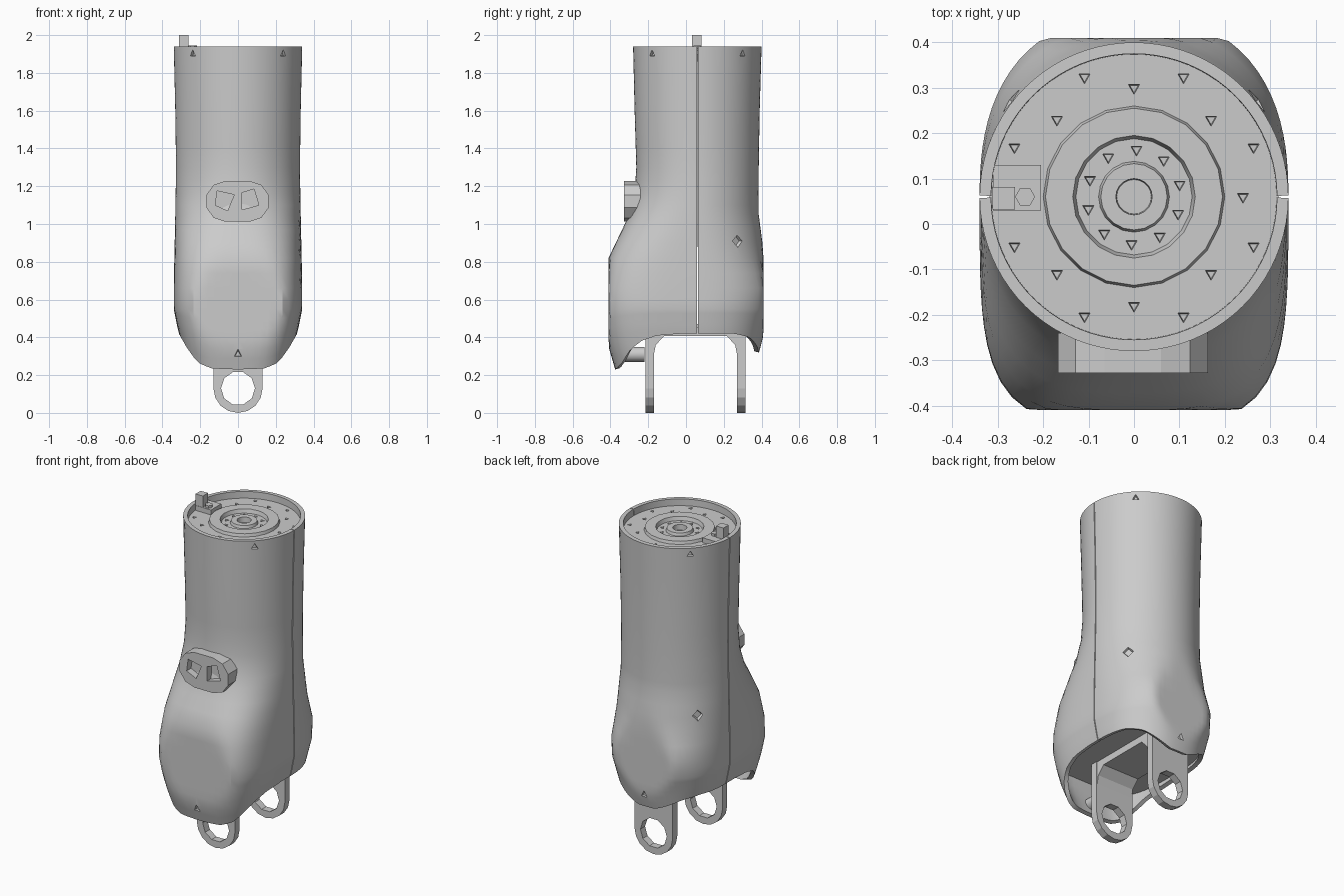
import bpy, bmesh
from math import sin, cos, pi, radians, degrees
from mathutils import Vector, Matrix

cube = bpy.data.objects.get("Cube")
if cube:
    bpy.data.objects.remove(cube, do_unlink=True)

grey = bpy.data.materials.new("plain_grey")
grey.use_nodes = True
grey.diffuse_color = (0.6, 0.6, 0.6, 1)
grey.node_tree.nodes["Principled BSDF"].inputs["Base Color"].default_value = (0.6, 0.6, 0.6, 1)

CY = 0.06   # y of the tube axis


def make(name, bm, recalc=True):
    if recalc:
        bmesh.ops.recalc_face_normals(bm, faces=bm.faces)
    me = bpy.data.meshes.new(name)
    bm.to_mesh(me)
    bm.free()
    me.materials.append(grey)
    ob = bpy.data.objects.new(name, me)
    bpy.context.collection.objects.link(ob)
    return ob


def activate(ob):
    bpy.ops.object.select_all(action='DESELECT')
    ob.select_set(True)
    bpy.context.view_layer.objects.active = ob


def smooth(ob, angle=30):
    activate(ob)
    bpy.ops.object.shade_smooth_by_angle(angle=radians(angle))


def cut(ob, cutter):
    mod = ob.modifiers.new("cut", 'BOOLEAN')
    mod.operation, mod.solver, mod.object = 'DIFFERENCE', 'EXACT', cutter
    activate(ob)
    bpy.ops.object.modifier_apply(modifier=mod.name)


def prism(name, pts, axis, lo, hi):
    """Extrude a 2D outline along an axis."""
    place = {'x': lambda a, b, d: (d, a, b), 'y': lambda a, b, d: (a, d, b),
             'z': lambda a, b, d: (a, b, d)}[axis]
    bm = bmesh.new()
    ends = [[bm.verts.new(place(a, b, d)) for a, b in pts] for d in (lo, hi)]
    n = len(pts)
    for ring in ends:
        bm.faces.new(ring)
    for i in range(n):
        j = (i + 1) % n
        bm.faces.new((ends[0][i], ends[0][j], ends[1][j], ends[1][i]))
    return make(name, bm)


def arc(cx, cy, r, a0, a1, n):
    return [(cx + r * cos(radians(a0 + (a1 - a0) * i / n)),
             cy + r * sin(radians(a0 + (a1 - a0) * i / n))) for i in range(n + 1)]


def pits(name, spots):
    """Small many-sided cutters: (position, direction, sides, radius, depth)."""
    bm = bmesh.new()
    for pos, d, sides, r, depth in spots:
        m = Matrix.Translation(pos) @ Vector(d).to_track_quat('Z', 'Y').to_matrix().to_4x4()
        bmesh.ops.create_cone(bm, cap_ends=True, segments=sides, radius1=r * 0.6,
                              radius2=r, depth=depth, matrix=m)
    ob = make(name, bm)
    ob.hide_render = True
    return ob


# Shell stations: z, half width, front y, back y, front and back squareness
STATIONS = [(0.23, .27, -.375, .36, 3.6, 2.4), (0.35, .295, -.41, .395, 4, 2.4),
            (0.45, .32, -.43, .42, 4, 2.4), (0.55, .34, -.44, .45, 4, 2.4),
            (0.66, .34, -.44, .46, 3.9, 2.4), (0.82, .337, -.41, .415, 3.4, 2.2),
            (1.05, .332, -.30, .385, 2.4, 2), (1.16, .33, -.272, .384, 2.1, 2),
            (1.3, .328, -.263, .385, 2, 2), (1.6, .332, -.272, .39, 2, 2),
            (1.94, .34, -.28, .40, 2, 2)]


def lookup(table, t):
    t = min(max(t, table[0][0]), table[-1][0])
    for p, q in zip(table, table[1:]):
        if t <= q[0]:
            k = (t - p[0]) / (q[0] - p[0])
            return [u + (v - u) * k for u, v in zip(p, q)][1:]


def surface(a, z, inset=0.0):
    """Shell point at an angle in degrees, counted from the front."""
    w, front, back, nf, nb = lookup(STATIONS, z)
    dx, dy = sin(radians(a)), -cos(radians(a))
    ext, n = (CY - front, nf) if dy < 0 else (back - CY, nb)
    r = (abs(dx / w) ** n + abs(dy / ext) ** n) ** (-1 / n) - inset
    return Vector((dx * r, min(max(CY + dy * r, -.41), .41), z))


# Lower rim height by angle from the front
RIM = [(0, .23), (18, .235), (28, .265), (36, .33), (44, .38), (55, .41),
       (75, .42), (125, .42), (142, .40), (160, .345), (170, .32), (180, .32)]


def shell(name, start):
    steps, gap = 40, 0.5
    rows = [1.94, 1.8, 1.6, 1.4, 1.3, 1.23, 1.16, 1.1, 1.05, .97, .9, .82, .74, .66, .6]
    bm = bmesh.new()
    cols = []
    for j in range(steps + 1):
        a = start + gap + (180 - 2 * gap) * j / steps
        low = lookup(RIM, abs((a + 180) % 360 - 180))[0]
        zs = rows + [.55 + (low - .55) * i / 6 for i in range(7)]
        cols.append([bm.verts.new(surface(a, z)) for z in zs])
    for c, d in zip(cols, cols[1:]):
        for i in range(len(c) - 1):
            bm.faces.new((c[i], c[i + 1], d[i + 1], d[i]))
    ob = make(name, bm, recalc=False)
    wall = ob.modifiers.new("wall", 'SOLIDIFY')
    wall.thickness, wall.offset = 0.025, -1
    activate(ob)
    bpy.ops.object.modifier_apply(modifier=wall.name)
    return ob


# Two shell halves with screw pits and a side notch on each side
def shell_spot(a, z, sides, r):
    p = surface(a, z)
    return (p, (p.x, p.y - CY, 0), sides, r, 0.03)


spots = [shell_spot(a, 1.9, 3, .028) for a in (45, 135, 225, 315)]
spots += [shell_spot(0, .31, 3, .03), shell_spot(180, .40, 3, .03)]
spots += [shell_spot(a, .91, 4, .04) for a in (128, 232)]
cutter = pits("shell_pits", spots)
for name, start in (("front_shell", -90), ("back_shell", 90)):
    half = shell(name, start)
    cut(half, cutter)
    smooth(half)
bpy.data.objects.remove(cutter, do_unlink=True)

# Recessed top flange, turned about the tube axis
profile = [(.318, 1.86), (.318, 1.9), (.2, 1.9), (.195, 1.918), (.135, 1.918), (.128, 1.895),
           (.078, 1.895), (.073, 1.912), (.04, 1.912), (.038, 1.88)]
bm = bmesh.new()
SIDES = 20
rings = [[bm.verts.new((r * cos(2 * pi * k / SIDES), CY + r * sin(2 * pi * k / SIDES), z))
          for k in range(SIDES)] for r, z in profile]
for p, q in zip(rings, rings[1:]):
    for k in range(SIDES):
        m = (k + 1) % SIDES
        bm.faces.new((p[k], p[m], q[m], q[k]))
bm.faces.new(rings[0])
bm.faces.new(rings[-1])
flange = make("top_flange", bm)

spots = []
for count, offset, r, z in ((8, 0, .24, 1.9), (8, 22.5, .285, 1.9), (10, 15, .104, 1.895)):
    for k in range(count):
        a = radians(offset + 360 * k / count)
        if abs(a - pi) > 0.1 or r < .2:
            spots.append(((r * cos(a), CY + r * sin(a), z), (0, 0, 1), 3, .018, .03))
cutter = pits("flange_pits", spots)
cut(flange, cutter)
bpy.data.objects.remove(cutter, do_unlink=True)
smooth(flange, 25)


def box(name, x0, x1, y0, y1, z0, z1):
    return prism(name, [(x0, y0), (x1, y0), (x1, y1), (x0, y1)], 'z', z0, z1)


# Cable connector on the flange
box("connector_base", -.31, -.205, .03, .13, 1.89, 1.93)
box("connector_post", -.312, -.262, .032, .082, 1.92, 2.0)
prism("connector_screw", arc(-.24, CY, .022, 0, 300, 5), 'z', 1.92, 1.945)

# Rounded control panel with two windows
outline = arc(.06, 1.12, .108, -90, 90, 5) + arc(-.065, 1.12, .108, 90, 270, 5)
panel = prism("control_panel", outline, 'y', -.328, -.24)
windows = [[(-.11, 1.175), (-.02, 1.155), (-.055, 1.07), (-.12, 1.10)],
           [(.02, 1.165), (.085, 1.185), (.11, 1.10), (.02, 1.075)]]
for pts in windows:
    tool = prism("window_cutter", pts, 'y', -.4, -.285)
    tool.hide_render = True
    cut(panel, tool)
    bpy.data.objects.remove(tool, do_unlink=True)

# Ceiling of the lower cavity
floor = [surface(a, .45, .012).xy for a in range(0, 360, 10)]
prism("cavity_plate", floor, 'z', .45, .47)

# Two fork legs with ring ends, joined by a filleted bridge
for name, y0, y1 in (("front_fork_leg", -.215, -.17), ("back_fork_leg", .27, .315)):
    leg = prism(name, [(-.13, .455)] + arc(0, .13, .13, 180, 360, 8) + [(.13, .455)], 'y', y0, y1)
    hole = prism("ring_cutter", arc(0, .13, .09, 0, 324, 9), 'y', y0 - .1, y1 + .1)
    hole.hide_render = True
    cut(leg, hole)
    bpy.data.objects.remove(hole, do_unlink=True)
prism("fork_bridge", [(-.172, .30), (-.16, .36), (-.115, .408), (.215, .408), (.26, .36),
                      (.272, .30), (.272, .455), (-.172, .455)], 'x', -.125, .125)

# Screw boss inside the front lobe
smooth(prism("front_screw_boss", arc(0, .31, .04, 0, 330, 11), 'y', -.378, -.22), 40)
